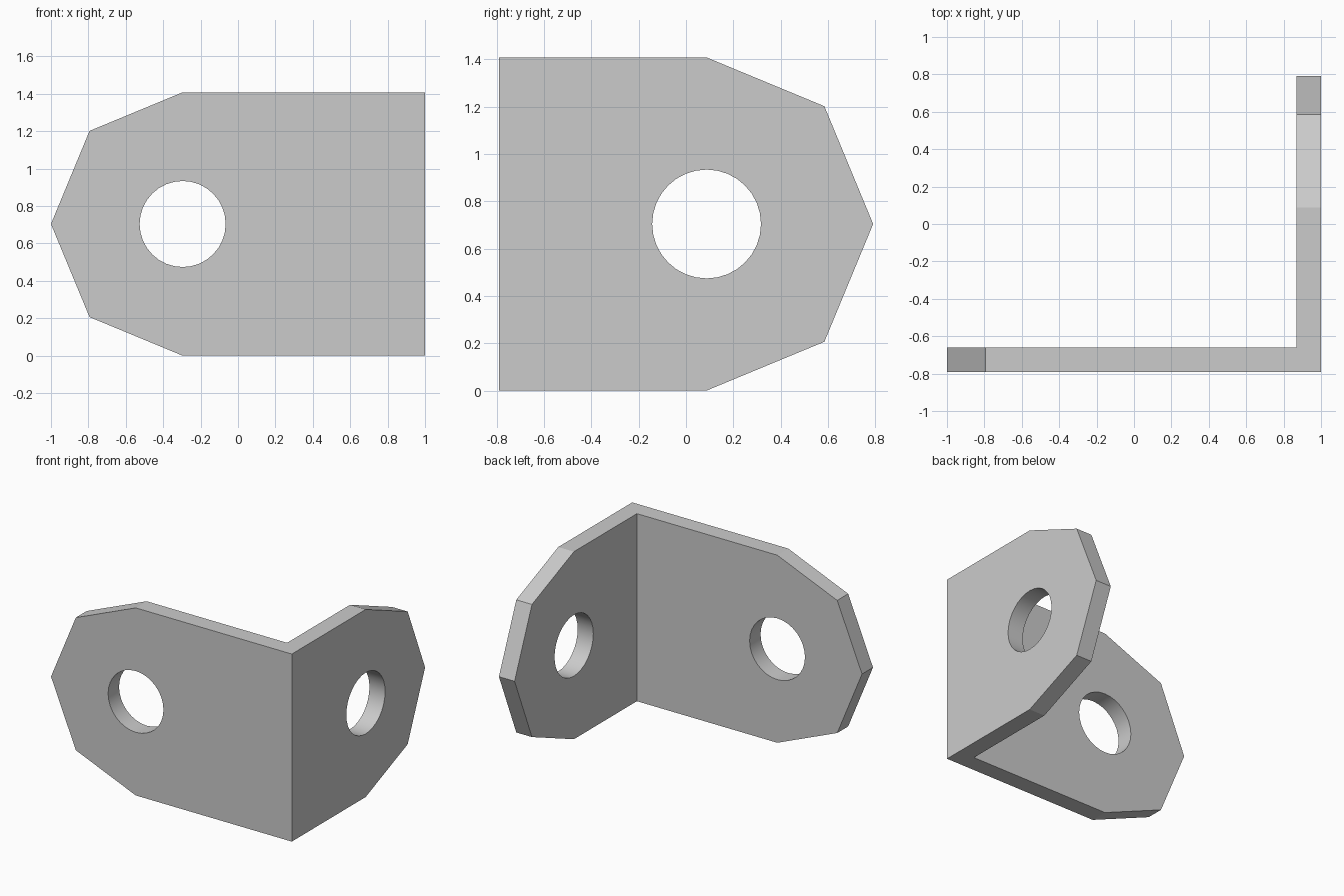
import bpy, bmesh
from math import sin, cos, pi, radians
from mathutils import Vector

if "Cube" in bpy.data.objects:
    bpy.data.objects.remove(bpy.data.objects["Cube"])

T = 0.13             # plate thickness
R = 0.704            # rounded-end radius, half the height
HOLE_R = 0.23
CORNER = Vector((1, -0.79, 0))
# each leg: direction along it, direction of its thickness, distance to hole
ALONG_X, ALONG_Y = Vector((-1, 0, 0)), Vector((0, 1, 0))
LEGS = [("front", ALONG_X, ALONG_Y, 1.296), ("side", ALONG_Y, ALONG_X, 0.877)]


def add_leg(bm, along, inward, reach):
    """Plate with a half-octagon end, mitred and left open at the corner."""
    profile = [(0, 0)]
    for i in range(5):
        a = -pi / 2 + i * pi / 4
        profile.append((reach + R * cos(a), R + R * sin(a)))
    profile.append((0, 2 * R))
    up = Vector((0, 0, 1))
    outer = [bm.verts.new(CORNER + along * u + up * z) for u, z in profile]
    inner = [bm.verts.new(CORNER + along * max(u, T) + inward * T + up * z)
             for u, z in profile]
    bm.faces.new(outer)
    bm.faces.new(inner[::-1])
    for i in range(len(profile) - 1):
        bm.faces.new((outer[i], outer[i + 1], inner[i + 1], inner[i]))


# angle bracket: two legs welded along the mitre
bm = bmesh.new()
for _, along, inward, reach in LEGS:
    add_leg(bm, along, inward, reach)
bmesh.ops.remove_doubles(bm, verts=bm.verts, dist=1e-4)
bmesh.ops.dissolve_limit(bm, angle_limit=radians(1), verts=bm.verts, edges=bm.edges)
bmesh.ops.recalc_face_normals(bm, faces=bm.faces)
mesh = bpy.data.meshes.new("angle_bracket")
bm.to_mesh(mesh)
bm.free()
bracket = bpy.data.objects.new("angle_bracket", mesh)
bpy.context.collection.objects.link(bracket)

# bolt holes
cutters = []
for name, along, inward, reach in LEGS:
    centre = CORNER + along * reach + inward * T / 2 + Vector((0, 0, R))
    bpy.ops.mesh.primitive_cylinder_add(
        vertices=32, radius=HOLE_R, depth=T * 3, location=centre,
        rotation=inward.to_track_quat('Z', 'Y').to_euler())
    cutter = bpy.context.object
    cutter.name = name + "_hole_cutter"
    cutter.hide_render = True
    cutters.append(cutter)
    mod = bracket.modifiers.new(name + "_hole", 'BOOLEAN')
    mod.operation, mod.solver, mod.object = 'DIFFERENCE', 'EXACT', cutter

# apply the cuts and smooth the hole walls
bpy.ops.object.select_all(action='DESELECT')
bpy.context.view_layer.objects.active = bracket
bracket.select_set(True)
for mod in list(bracket.modifiers):
    bpy.ops.object.modifier_apply(modifier=mod.name)
for cutter in cutters:
    bpy.data.objects.remove(cutter)
bpy.ops.object.shade_smooth_by_angle(angle=radians(20))
